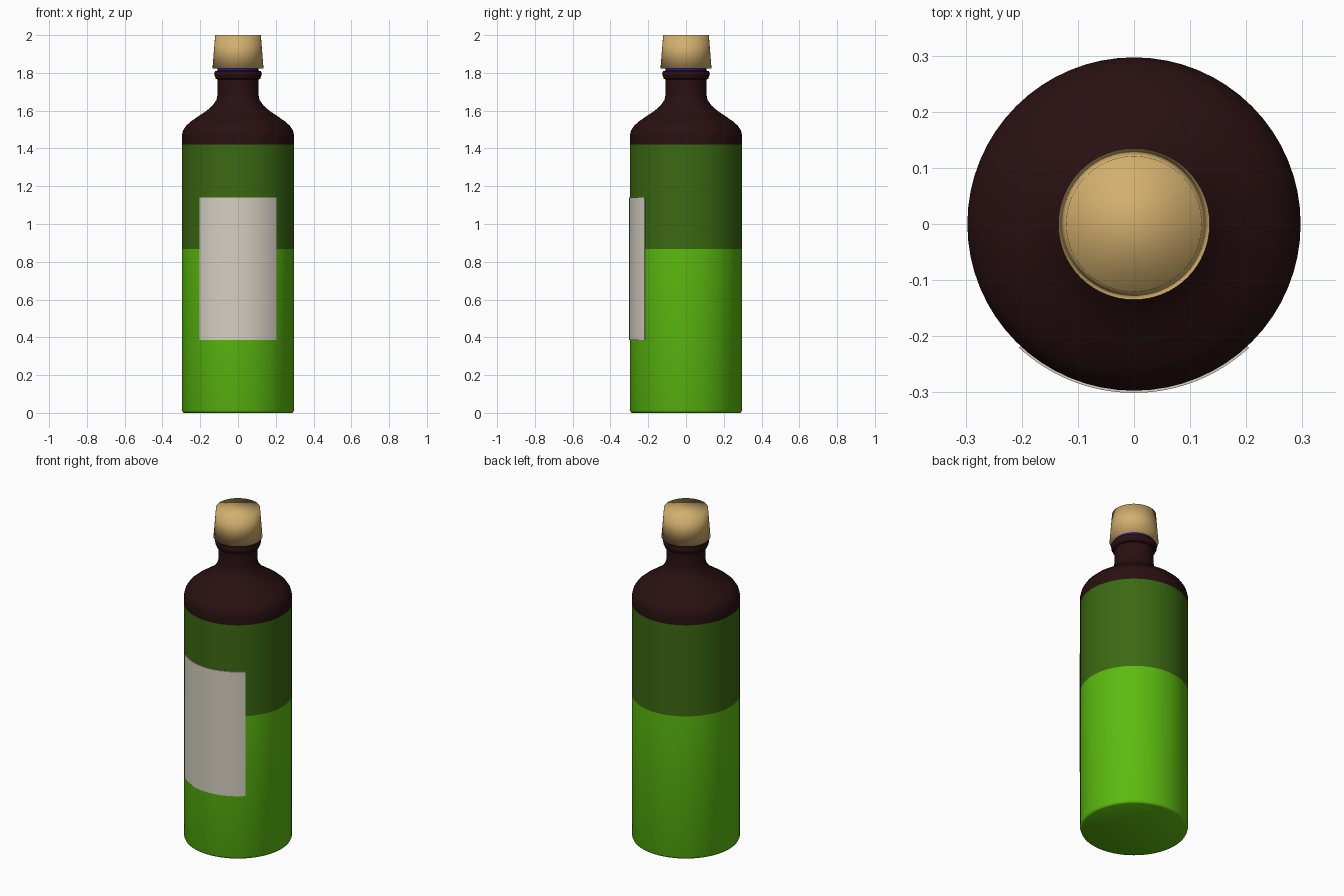
import bpy, bmesh, math

if "Cube" in bpy.data.objects:
    bpy.data.objects.remove(bpy.data.objects["Cube"])

SEGS = 64


def material(name, srgb):
    m = bpy.data.materials.new(name)
    lin = [((c / 255 + 0.055) / 1.055) ** 2.4 if c > 10 else c / 255 / 12.92 for c in srgb]
    m.diffuse_color = (*lin, 1)
    m.use_nodes = True
    m.node_tree.nodes["Principled BSDF"].inputs["Base Color"].default_value = m.diffuse_color
    return m


bright_green = material("bright green", (92, 187, 16))
dark_green = material("dark green", (59, 105, 18))
maroon = material("dark maroon", (41, 16, 17))
cork_tan = material("cork tan", (210, 175, 110))
paper = material("label paper", (213, 208, 194))
blue = material("deep blue", (45, 25, 160))


def finish(name, bm, mats, angle=40):
    bmesh.ops.recalc_face_normals(bm, faces=bm.faces[:])
    mesh = bpy.data.meshes.new(name)
    bm.to_mesh(mesh)
    bm.free()
    for m in mats:
        mesh.materials.append(m)
    ob = bpy.data.objects.new(name, mesh)
    bpy.context.collection.objects.link(ob)
    bpy.ops.object.select_all(action='DESELECT')
    ob.select_set(True)
    bpy.context.view_layer.objects.active = ob
    bpy.ops.object.shade_smooth_by_angle(angle=math.radians(angle))
    return ob


def lathe(name, profile, mats, rule=lambda z: 0, angle=40):
    """Revolve (radius, z) points around z and close both ends with caps."""
    bm = bmesh.new()
    rings = []
    for r, z in profile:
        rings.append([bm.verts.new((r * math.cos(a), r * math.sin(a), z))
                      for a in (2 * math.pi * i / SEGS for i in range(SEGS))])
    for low, high in zip(rings, rings[1:]):
        for i in range(SEGS):
            j = (i + 1) % SEGS
            bm.faces.new((low[i], low[j], high[j], high[i]))
    bm.faces.new(rings[0][::-1])
    bm.faces.new(rings[-1])
    for f in bm.faces:
        f.material_index = rule(f.calc_center_median().z)
    return finish(name, bm, mats, angle)


# Bottle: straight body in two greens, maroon shoulder, neck and lip
bottle_profile = [
    (0.286, 0.0), (0.293, 0.004), (0.297, 0.014), (0.297, 0.868), (0.297, 1.422),
    (0.297, 1.47), (0.291, 1.495), (0.275, 1.52), (0.247, 1.545), (0.207, 1.572),
    (0.166, 1.60), (0.135, 1.627), (0.115, 1.655), (0.108, 1.685), (0.108, 1.765),
    (0.118, 1.769), (0.120, 1.778), (0.125, 1.785), (0.126, 1.80), (0.121, 1.809),
    (0.108, 1.812)]
lathe("bottle", bottle_profile, [bright_green, dark_green, maroon],
      lambda z: 0 if z < 0.868 else 1 if z < 1.422 else 2)

# Thin seal between lip and stopper
lathe("seal_ring", [(0.108, 1.811), (0.108, 1.826)], [blue])

# Tapered stopper, softly shaded over its rim
lathe("cork_stopper", [(0.135, 1.824), (0.121, 2.0)], [cork_tan], angle=180)

# Curved paper label wrapped on the front
bm = bmesh.new()
half, steps = math.asin(0.205 / 0.301), 24
columns = []
for i in range(steps + 1):
    a = -half + 2 * half * i / steps
    columns.append([bm.verts.new((r * math.sin(a), -r * math.cos(a), z))
                    for r, z in ((0.301, 0.385), (0.301, 1.14), (0.294, 1.14), (0.294, 0.385))])
for p, q in zip(columns, columns[1:]):
    for k in range(4):
        n = (k + 1) % 4
        bm.faces.new((p[k], q[k], q[n], p[n]))
bm.faces.new(columns[0])
bm.faces.new(columns[-1][::-1])
finish("front_label", bm, [paper])
